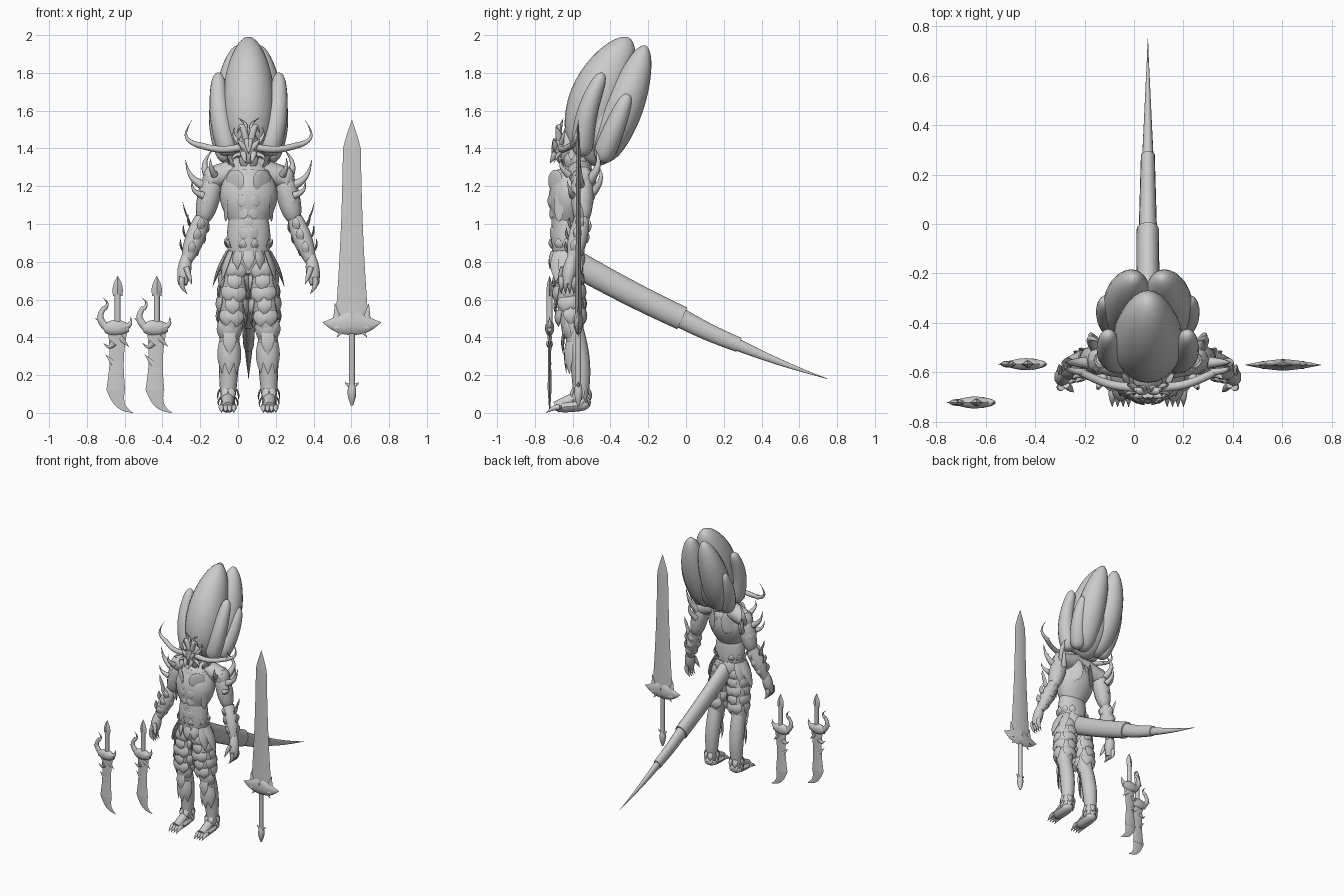
import bpy, bmesh, math
from mathutils import Vector

cube = bpy.data.objects.get("Cube")
if cube:
    bpy.data.objects.remove(cube)

grey = bpy.data.materials.new("plain_grey")
grey.use_nodes = True
grey.diffuse_color = (.6, .6, .6, 1)
grey.node_tree.nodes["Principled BSDF"].inputs["Base Color"].default_value = grey.diffuse_color

UP = Vector((0, 0, 1))
FRONT = Vector((0, -1, 0))
SIDE = Vector((1, 0, 0))
BODY = SIDE * .056 + FRONT * .6
parts = []


def tube(start, end, radius, end_radius=0, bulge=0, bend=(0, 0, 0), flat=1, facing=FRONT,
         sides=10, steps=8, blunt=0):
    """Rings along a bowed line, flattened along facing; a higher blunt power gives shorter round ends."""
    start, end, bend = Vector(start), Vector(end), Vector(bend)
    rings = []
    for step in range(steps + 1):
        t = step / steps
        if blunt:
            t = (1 - math.cos(t * math.pi)) / 2
        swell = math.sin(t * math.pi)
        centre = start.lerp(end, t) + bend * swell
        tangent = (end - start + bend * math.pi * math.cos(t * math.pi)).normalized()
        across = tangent.cross(facing).normalized()
        depth = across.cross(tangent) * flat
        size = radius + (end_radius - radius) * t + bulge * swell
        if blunt:
            size *= math.sqrt(max(0, (1 - t ** blunt) * (1 - (1 - t) ** blunt)))
        size = max(size, .001)
        angles = [math.tau * k / sides for k in range(sides)]
        rings.append([centre + (across * math.cos(a) + depth * math.sin(a)) * size for a in angles])
    return rings


def surface(rings, height, turn):
    """Point on a tube and its outward direction; a quarter turn is the front."""
    loop = rings[round(height * (len(rings) - 1))]
    point = loop[round(turn * len(loop)) % len(loop)]
    return point, (point - sum(loop, Vector()) / len(loop)).normalized()


def plate(point, out, drop, flare, width):
    """Pointed armour plate that hangs down, or rises when drop is negative."""
    return tube(point, point + out * flare - UP * drop, width * .7, bulge=width * .5,
                bend=out * .006, flat=.25, facing=out, sides=8)


def plates_on(rings, height, turns, drop, flare, width):
    return [plate(*surface(rings, height, turn), drop, flare, width) for turn in turns]


def muscle(rings, height, turn, radius, reach):
    point, out = surface(rings, height, turn)
    return tube(point - UP * reach, point + UP * reach, radius, radius, flat=.15, facing=out, blunt=4)


def build(name, shapes, mirror=False, origin=BODY):
    for label, sign in ((("left_", 1), ("right_", -1)) if mirror else (("", 1),)):
        bm = bmesh.new()
        for rings in shapes:
            loops = [[bm.verts.new((p.x * sign, p.y, p.z)) for p in ring] for ring in rings]
            bm.faces.new(loops[0])
            bm.faces.new(loops[-1])
            for low, high in zip(loops, loops[1:]):
                for k in range(len(low)):
                    bm.faces.new((low[k - 1], low[k], high[k], high[k - 1]))
        bmesh.ops.recalc_face_normals(bm, faces=bm.faces)
        mesh = bpy.data.meshes.new(label + name)
        bm.to_mesh(mesh)
        bm.free()
        mesh.materials.append(grey)
        obj = bpy.data.objects.new(label + name, mesh)
        obj.location = origin
        bpy.context.collection.objects.link(obj)
        parts.append(obj)


# Torso with muscles
pelvis = tube((0, -.03, .74), (0, -.035, 1.05), .08, .1, bulge=.025, flat=.7, sides=24, steps=16)
chest = tube((0, -.035, 1), (0, .02, 1.34), .095, .06, bulge=.075, flat=.75, sides=24, steps=16)
neck = tube((0, .02, 1.28), (0, -.02, 1.42), .06, .045, sides=16)
build("pelvis", [pelvis])
build("chest", [chest])
build("neck", [neck])
build("torso_muscles", [
    muscle(chest, .6, .17, .065, .06), muscle(chest, .6, .83, .06, .09), muscle(chest, .25, .08, .03, .08),
    *[muscle(chest, height, .21, .03, .03) for height in (0, .15, .3)],
    muscle(pelvis, .7, .21, .03, .03)], True)

# Collar plates
build("collar_plates", plates_on(chest, .9, (.2, .1, 0, .9, .8), -.07, .02, .025)
      + plates_on(chest, .8, (.2, .1, 0, .9, .8), .07, .01, .035), True)

# Legs with scales, guards and ankle plates
thigh = tube((.1, 0, .42), (.065, -.03, .84), .052, .06, bulge=.017, sides=16, steps=20)
shin = tube((.11, .04, .04), (.1, 0, .47), .035, .05, bulge=.01, bend=(0, .02, 0), sides=16, steps=20)
build("thigh", [thigh], True)
build("shin", [shin], True)
scales = []
for row in range(5):
    turns = [k / 6 + row % 2 / 12 for k in range(6)]
    scales += plates_on(thigh, .9 - row * .15, turns, .085, .002, .045)
build("thigh_scales", scales, True)
build("knee_and_shin_guards",
      plates_on(shin, .85, (.25, .1, .4), -.1, .02, .032)
      + plates_on(shin, .95, (.25,), .13, .005, .04)
      + plates_on(shin, .8, (.25, .1, .4), .17, 0, .035), True)
ring_turns = [k / 6 for k in range(6)]
build("ankle_plates", plates_on(shin, .1, ring_turns, .05, .01, .022)
      + plates_on(shin, .2, ring_turns, .06, .01, .022), True)

# Feet with clawed toes
foot = [tube((.11, .09, .042), (.11, -.1, .028), .046, .046, flat=.7, facing=UP, blunt=8),
        tube((.11, .04, .09), (.11, -.09, .03), .035, .03, sides=12)]
for k in range(4):
    spot = SIDE * (.078 + k * .022)
    foot.append(tube(spot + FRONT * .06 + UP * .03, spot + FRONT * .14, .015, bulge=.006, bend=UP * .01))
build("foot", foot, True)

# Belt with hanging plates
belt = plates_on(pelvis, .4, (.25, .16), .1, .01, .035)
belt += plates_on(pelvis, .4, (.08, .92), .16, .05, .045)
belt += plates_on(pelvis, .4, (0,), .19, .08, .05)
belt += plates_on(pelvis, .4, (.83, .79), .1, .01, .04)
belt += plates_on(pelvis, .45, (.21, .08, 0, .92, .83), -.05, .01, .025)
build("belt_plates", belt, True)

# Arms with bracers
elbow = SIDE * .245 - FRONT * .05 + UP * 1.03
wrist = SIDE * .33 + UP * .8
upper_arm = tube(elbow - UP * .03, (.18, .05, 1.27), .042, .055, bulge=.012, sides=14, steps=14, blunt=10)
forearm = tube(wrist, elbow, .028, .04, bulge=.017, sides=14, steps=20)
trapezius = tube((.2, .05, 1.24), (0, .03, 1.3), .06, .07)
build("arm", [upper_arm, forearm, trapezius], True)
bracer = plates_on(forearm, .8, (0,), -.1, .045, .02)
for height in (.2, .5, .75):
    bracer += plates_on(forearm, height, (.25, 0, .75, .5), -.06, .008, .025)
build("bracer_plates", bracer, True)

# Hands
hand = [tube((.35, -.03, .68), (.33, 0, .83), .025, .025, bulge=.013, facing=SIDE),
        tube((.33, -.05, .77), (.3, -.08, .68), .015, bulge=.005)]
for k in range(4):
    knuckle = SIDE * .35 + FRONT * (.06 - k * .022) + UP * .72
    hand.append(tube(knuckle, knuckle - SIDE * .025 - UP * .09, .015, bulge=.006, bend=SIDE * .015))
build("hand", hand, True)

# Layered shoulder armour with curved spikes
shoulder = []
for row in range(3):
    for k in range(5):
        angle = math.pi * (k + .5) / 5
        out = FRONT * math.cos(angle) + SIDE * math.sin(angle)
        point = SIDE * (.185 + row * .015) - FRONT * .05 + UP * (1.3 - row * .055)
        shoulder.append(plate(point + out * .025, out, .09, .035, .036))
shoulder += [
    tube((.23, .04, 1.2), (.335, .04, 1.34), .028, bend=(.02, 0, -.02)),
    tube((.2, .09, 1.23), (.185, .12, 1.4), .028, bend=(.04, .03, 0)),
    tube((.2, .11, 1.17), (.22, .13, 1.32), .022, bend=(.02, .03, 0)),
    tube((.24, 0, 1.15), (.3, -.03, 1.23), .02, bend=(.02, 0, -.01)),
    tube((.18, -.02, 1.26), (.2, -.06, 1.35), .02, bend=(.01, -.02, 0))]
build("shoulder_armour", shoulder, True)

# Head with face plates, crest and long horns
build("head", [tube((0, -.07, 1.32), (0, 0, 1.5), .03, .03, bulge=.03, flat=1.1, sides=16, blunt=6)])
build("face_plates", [
    tube((.02, -.09, 1.4), (.06, -.1, 1.45), .016, bulge=.005),
    tube((.03, -.09, 1.38), (.015, -.12, 1.32), .016, bulge=.005),
    tube((.01, -.09, 1.45), (0, -.11, 1.37), .014, bulge=.005),
    tube((.04, -.07, 1.37), (.08, -.1, 1.32), .014, bend=(.02, 0, .01))], True)
build("crest", [
    tube((.01, -.07, 1.43), (.06, -.06, 1.48), .018, bulge=.006, bend=(0, -.01, .06)),
    tube((.02, -.07, 1.5), (.055, -.05, 1.56), .014, bend=(-.02, 0, 0)),
    tube((.05, -.06, 1.43), (.075, -.04, 1.51), .014, bend=(.015, 0, 0))], True)
build("horn", [tube((.02, -.06, 1.41), (.27, 0, 1.42), .02, .016, bend=(0, -.02, -.02), steps=12),
               tube((.26, 0, 1.415), (.3, .03, 1.55), .016, bend=(.05, 0, -.02), steps=12)], True)

# Tall bulbous hair lobes around a core
build("hair_core", [tube((0, .1, 1.31), (0, .28, 1.85), .12, .06, bulge=.05, sides=24, steps=24, blunt=6)])
build("front_hair_lobe", [tube((0, .08, 1.35), (0, .3, 1.985), .1, .06, bulge=.06, bend=FRONT * .05,
                               flat=1.1, sides=24, steps=24, blunt=14)])
build("back_hair_lobe", [tube((.05, .14, 1.33), (.055, .385, 1.945), .08, .045, bulge=.04, bend=(.025, .015, 0),
                              sides=20, steps=24, blunt=14)], True)
build("side_hair_lobes", [
    tube((.1, .05, 1.36), (.16, .16, 1.8), .06, .034, bulge=.008, bend=(.02, -.03, 0),
         sides=16, steps=24, blunt=18),
    tube((.1, .15, 1.33), (.165, .295, 1.69), .06, .034, bulge=.008, bend=SIDE * .02,
         sides=16, steps=24, blunt=16)], True)

# Tapering tail in three overlapping joints
joints = [((0, 0, .8), (0, .58, .5), .05, .045), ((0, .54, .52), (0, .88, .36), .038, .028),
          ((0, .85, .37), (0, 1.35, .18), .024, 0)]
build("tail", [tube(*joint, bend=UP * -.008, flat=1.4, facing=UP, sides=16) for joint in joints])

# Great sword with winged guard
sword = [tube(UP * .45, UP * 1.4, .09, .047, bulge=-.008, flat=.22, sides=4),
         tube(UP * 1.4, UP * 1.55, .047, bulge=.003, flat=.22, sides=4),
         tube(UP * .14, UP * .42, .016, .016),
         tube(UP * .04, UP * .17, .006, .01, bulge=.015)]
for way in (SIDE, -SIDE):
    sword += [tube(UP * .48, way * .155 + UP * .48, .07, flat=.35, bulge=.01, bend=UP * -.01),
              tube(way * .07 + UP * .45, way * .09 + UP * .58, .035, flat=.5),
              tube(way * .02 + UP * .48, way * .08 + UP * .4, .035, flat=.5),
              tube(UP * .14, way * .035 + UP * .165, .012, bend=way * .01)]
build("great_sword", sword, origin=SIDE * .603 + FRONT * .57)

# Pair of curved daggers with a hooked guard
dagger = [tube((0, 0, .46), (-.01, 0, .12), .055, .05, bulge=-.015, flat=.22, sides=4),
          tube((-.01, 0, .13), (.08, 0, 0), .05, bend=(-.02, 0, -.02), flat=.2, sides=4),
          tube(UP * .43, UP * .64, .016, .016),
          tube(UP * .62, UP * .725, .025, bulge=.012, flat=.6, sides=4),
          tube((-.07, 0, .45), (.06, 0, .45), .025, .02, bulge=.02, flat=.6),
          tube((-.03, 0, .43), (-.07, 0, .56), .024, .012, bend=SIDE * -.04, flat=.7),
          tube((-.07, 0, .55), (-.08, 0, .61), .012, bend=SIDE * .02),
          tube((-.08, 0, .48), (-.12, 0, .5), .014),
          tube((.02, 0, .45), (.068, 0, .51), .024, bend=(.02, 0, -.01)),
          tube((-.02, 0, .37), (-.075, 0, .37), .02, bend=UP * -.02),
          tube((.01, 0, .4), (.06, 0, .35), .02, flat=.6),
          tube((-.02, 0, .26), (-.065, 0, .31), .016, flat=.6)]
build("outer_dagger", dagger, origin=SIDE * -.637 + FRONT * .722)
build("inner_dagger", dagger, origin=SIDE * -.43 + FRONT * .567)

# Smooth shading with crisp blade edges
bpy.ops.object.select_all(action="DESELECT")
for obj in parts:
    obj.select_set(True)
bpy.context.view_layer.objects.active = parts[0]
bpy.ops.object.shade_smooth_by_angle(angle=math.radians(45))
